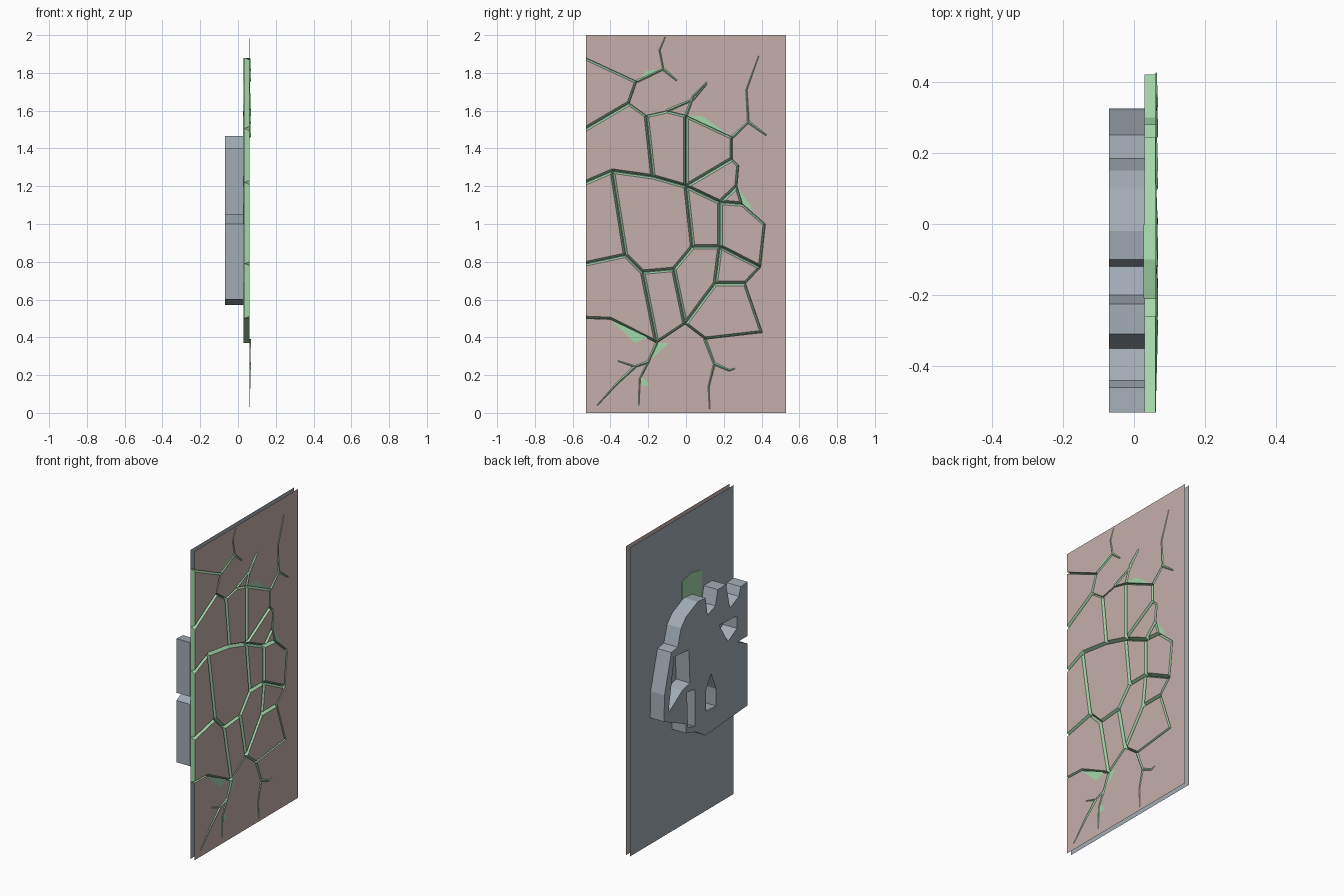
import bpy, bmesh
from mathutils import Vector, Matrix

if "Cube" in bpy.data.objects:
    bpy.data.objects.remove(bpy.data.objects["Cube"])


def material(name, rgb):
    m = bpy.data.materials.new(name)
    m.diffuse_color = (*rgb, 1)
    m.use_nodes = True
    m.node_tree.nodes["Principled BSDF"].inputs["Base Color"].default_value = m.diffuse_color
    return m


PINK = material("dusty pink", (0.56, 0.43, 0.41))
GREEN = material("pale green", (0.37, 0.68, 0.40))
GREY = material("blue grey", (0.36, 0.41, 0.46))
W, FRONT, BACK = 0.53, 0.06, 0.03


def make(name, bm, mats):
    me = bpy.data.meshes.new(name)
    bm.to_mesh(me)
    bm.free()
    for m in mats:
        me.materials.append(m)
    ob = bpy.data.objects.new(name, me)
    bpy.context.collection.objects.link(ob)
    return ob


def ring(bm, pts, x):
    return [bm.verts.new((x, p[0], p[1])) for p in pts]


def inset(pts, d):
    # shrink a counter-clockwise outline, keeping edges on the panel border
    n = len(pts)
    lines = []
    for i in range(n):
        p, q = Vector(pts[i]), Vector(pts[(i + 1) % n])
        t = (q - p).normalized()
        nrm = Vector((-t.y, t.x))
        on_border = p.x < -W + 0.001 and q.x < -W + 0.001
        lines.append((nrm, nrm.dot(p) + (0 if on_border else d)))
    out = []
    for i in range(n):
        (a, c), (b, e) = lines[i - 1], lines[i]
        det = a.x * b.y - a.y * b.x
        if abs(det) < 0.06:
            out.append(tuple(Vector(pts[i]) + b * d))
        else:
            out.append(((c * b.y - e * a.y) / det, (a.x * e - b.x * c) / det))
    return out


# crack junctions as (y, z)
N = dict(a=(-W, 1.88), b=(-.26, 1.755), c=(-.30, 1.64), d=(-W, 1.505), e=(-.21, 1.575),
         f=(-.10, 1.60), g=(0, 1.575), h=(.245, 1.46), i=(.245, 1.345), j=(.28, 1.31),
         k=(.27, 1.20), l=(.30, 1.105), m=(.42, 1.0), n=(.395, .77), o=(.315, .685),
         p=(.405, .425), q=(.10, .39), r=(-.005, .47), s=(-.155, .37), t=(-.40, .495),
         u=(-.175, 1.25), v=(0, 1.20), w=(-.39, 1.28), x=(-W, 1.22), y=(.18, 1.115),
         z=(-.32, .835), Z=(-W, .79), A=(-.23, .745), B=(-.065, .76), C=(.035, .88),
         D=(.18, .88), E=(.155, .685), T=(-W, .50))

# broken chunks between the cracks
for num, cell in enumerate("abcd dceuwx xwzZ ZzAstT efgvu ghiv vijky kly wuvCBAz "
                           "vyDC ylmnD DnoE CDErB ABrs rEopq".split()):
    pts = [N[c] for c in cell]
    area = sum(pts[i - 1][0] * pts[i][1] - pts[i][0] * pts[i - 1][1] for i in range(len(pts)))
    if area < 0:
        pts.reverse()
    bm = bmesh.new()
    back = 0.027 if cell == "efgvu" else 0.031
    rings = [ring(bm, inset(pts, 0.001), back), ring(bm, inset(pts, 0.002), 0.042),
             ring(bm, inset(pts, 0.012), 0.062)]
    bm.faces.new(rings[0][::-1])
    for lo, hi in zip(rings, rings[1:]):
        for i in range(len(lo)):
            k = (i + 1) % len(lo)
            bm.faces.new((lo[i], lo[k], hi[k], hi[i]))
    bm.faces.new(rings[-1]).material_index = 1
    make("wall_chunk_%d" % (num + 1), bm, [GREEN, PINK])

# unbroken panel around the chunks, with green broken edge
edge = [N[c] for c in "TtsrqponmlkjihgfecbA"[:-1] + "a"]
bm = bmesh.new()
face = bm.faces.new(ring(bm, edge + [(-W, 2), (W, 2), (W, 0), (-W, 0)], FRONT))
face.normal_update()
if face.normal.x < 0:
    face.normal_flip()
top, low = ring(bm, edge, FRONT), ring(bm, edge, BACK)
for i in range(len(edge) - 1):
    bm.faces.new((top[i], top[i + 1], low[i + 1], low[i])).material_index = 1
bmesh.ops.triangulate(bm, faces=[f for f in bm.faces if len(f.verts) > 4])
make("front_panel", bm, [PINK, GREEN])

# fine tapering cracks running out into the panel
cracks = [
    [N["b"], (-.12, 1.82), (-.14, 1.92), (-.11, 1.99)], [(-.12, 1.82), (-.05, 1.76)],
    [N["f"], (.04, 1.66), (.11, 1.74)], [N["g"], (.04, 1.68), (.11, 1.75)],
    [N["h"], (.33, 1.54), (.32, 1.71), (.385, 1.89)], [(.33, 1.54), (.425, 1.47)],
    [N["s"], (-.20, .27), (-.245, .18), (-.25, .04)],
    [(-.20, .27), (-.27, .245), (-.36, .275)], [(-.27, .245), (-.37, .15), (-.47, .04)],
    [N["q"], (.15, .26), (.12, .14), (.125, .02)], [(.15, .26), (.23, .225), (.26, .235)]]
bm = bmesh.new()
for path in cracks:
    rows = []
    for i, p in enumerate(path):
        t = Vector(path[min(i + 1, len(path) - 1)]) - Vector(path[max(i - 1, 0)])
        t.normalize()
        half = 0.008 * (1 - i / len(path))
        side = Vector((-t.y, t.x)) * half
        p = Vector(p)
        rows.append([bm.verts.new((x, q.x, q.y)) for x, q in
                     ((FRONT, p + side), (FRONT + half, p), (FRONT, p - side))])
    for r0, r1 in zip(rows, rows[1:]):
        for j in (0, 1):
            bm.faces.new((r0[j], r0[j + 1], r1[j + 1], r1[j]))
make("fine_cracks", bm, [GREEN])

# chipped flakes beside the cracks
bm = bmesh.new()
for tri in ([(-.26, 1.755), (-.12, 1.82), (-.21, 1.81)],
            [(0, 1.575), (.22, 1.475), (.09, 1.57)],
            [(.27, 1.20), (.30, 1.105), (.36, 1.07)],
            [(-.40, .495), (-.27, .37), (-.20, .40)],
            [(-.155, .37), (-.20, .27), (-.09, .37)],
            [(-.245, .20), (-.23, .14), (-.19, .15)]):
    f = bm.faces.new(ring(bm, tri, FRONT + 0.001))
    f.normal_update()
    if f.normal.x < 0:
        f.normal_flip()
make("chipped_flakes", bm, [GREEN])

# flat back sheet
bm = bmesh.new()
bm.faces.new(ring(bm, [(-W, 0), (-W, 2), (W, 2), (W, 0)], BACK))
make("back_sheet", bm, [GREY])

# thick broken slab behind, with gaps
loops = [
    [(.325, .82), (.32, .99), (.25, 1.24), (.185, 1.25), (.15, 1.36), (.10, 1.413),
     (-.02, 1.465), (-.10, 1.46), (-.12, 1.34), (-.20, 1.37), (-.225, 1.466), (-.31, 1.467),
     (-.35, 1.30), (-.44, 1.34), (-.46, 1.395), (-W, 1.40), (-W, 1.05), (-.43, 1.05),
     (-W, 1.0), (-W, .60), (-.10, .57), (0, .63), (.10, .66), (.10, .72)],
    [(.22, 1.20), (.07, 1.19), (.06, .97), (.14, .95), (.28, .86)],
    [(.09, .92), (.01, .91), (.01, .67), (.08, .69)],
    [(-.157, .95), (-.106, .86), (-.106, .727), (-.208, .72), (-.208, .83)],
    [(-.24, 1.23), (-.42, 1.22), (-.42, 1.14), (-.33, 1.09)]]
cu = bpy.data.curves.new("slab_outline", "CURVE")
cu.dimensions = "2D"
cu.fill_mode = "BOTH"
cu.extrude = 0.0495
for lp in loops:
    sp = cu.splines.new("POLY")
    sp.points.add(len(lp) - 1)
    for pt, (y, z) in zip(sp.points, lp):
        pt.co = (y, z, 0, 1)
    sp.use_cyclic_u = True
tmp = bpy.data.objects.new("slab_outline", cu)
bpy.context.collection.objects.link(tmp)
bpy.context.view_layer.update()
me = bpy.data.meshes.new_from_object(tmp.evaluated_get(bpy.context.evaluated_depsgraph_get()))
bpy.data.objects.remove(tmp)
bm = bmesh.new()
bm.from_mesh(me)
bmesh.ops.remove_doubles(bm, verts=bm.verts, dist=0.0001)
# outline plane (y, z) turned upright, depth along x
turn = Matrix(((0, 0, 1, -0.0205), (1, 0, 0, 0), (0, 1, 0, 0), (0, 0, 0, 1)))
bmesh.ops.transform(bm, matrix=turn, verts=bm.verts)
bmesh.ops.recalc_face_normals(bm, faces=bm.faces)
for f in bm.faces:
    f.smooth = False
    f.material_index = 0
make("back_slab", bm, [GREY])
